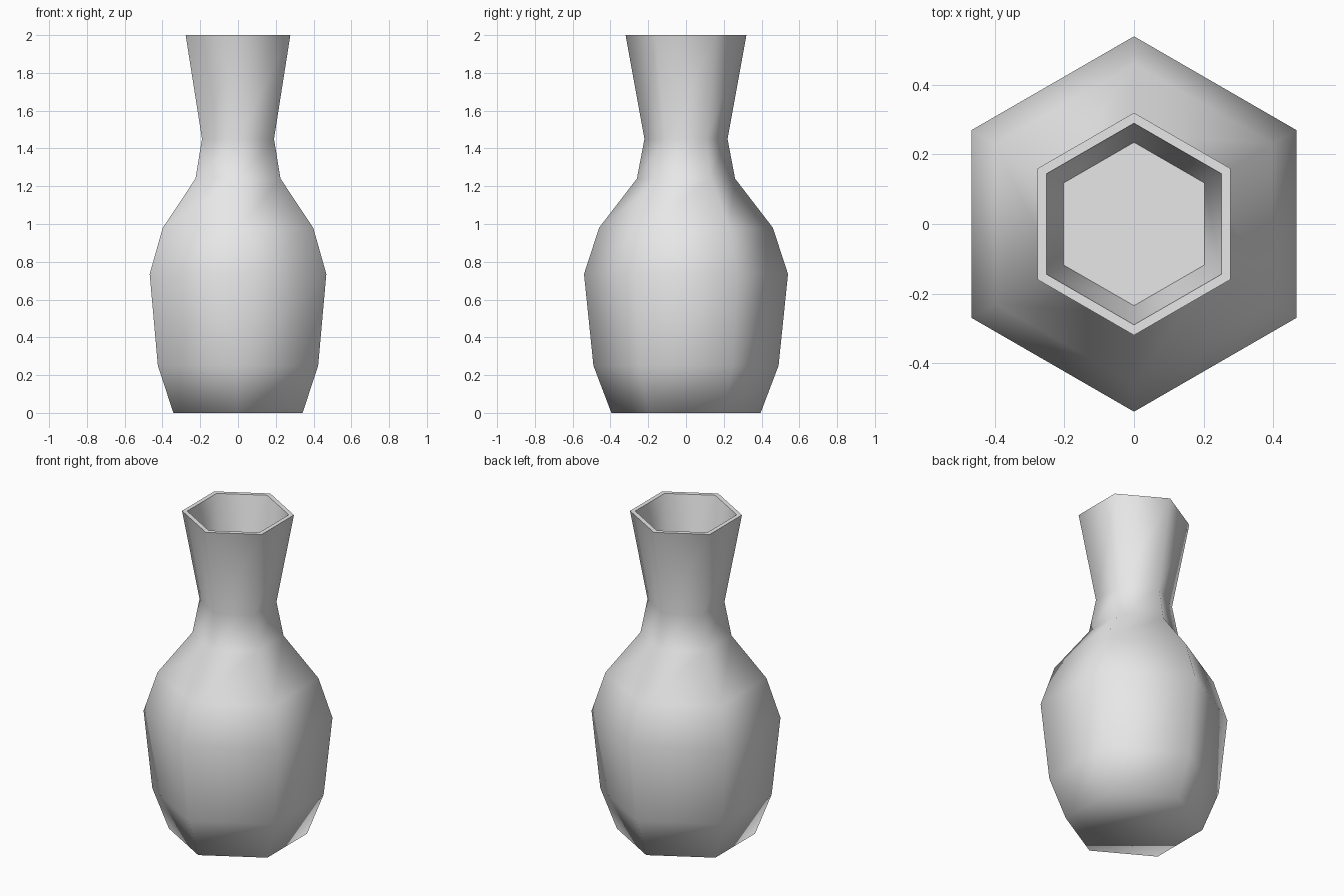
import bpy
import bmesh
import math

cube = bpy.data.objects.get("Cube")
if cube:
    bpy.data.objects.remove(cube, do_unlink=True)

SIDES = 6

# (corner radius, height) from the base up the outside, over the rim, down the inside
PROFILE = [
    (0.395, 0.0), (0.49, 0.25), (0.54, 0.735), (0.46, 0.98),
    (0.26, 1.24), (0.22, 1.45), (0.32, 2.0),
    (0.29, 2.0), (0.235, 1.7),
]


def make_material(name, color):
    mat = bpy.data.materials.new(name)
    mat.use_nodes = True
    mat.diffuse_color = color
    mat.node_tree.nodes["Principled BSDF"].inputs["Base Color"].default_value = color
    return mat


def add_ring(bm, radius, z):
    angles = [math.pi / 2 + math.tau * i / SIDES for i in range(SIDES)]
    return [bm.verts.new((radius * math.cos(a), radius * math.sin(a), z)) for a in angles]


# Vase body: stacked hexagonal rings, closed by the base and the inner floor
bm = bmesh.new()
rings = [add_ring(bm, r, z) for r, z in PROFILE]
for low, high in zip(rings, rings[1:]):
    for i in range(SIDES):
        j = (i + 1) % SIDES
        bm.faces.new((low[i], low[j], high[j], high[i]))
bm.faces.new(list(reversed(rings[0])))
bm.faces.new(rings[-1])
bmesh.ops.recalc_face_normals(bm, faces=bm.faces)

mesh = bpy.data.meshes.new("vase")
bm.to_mesh(mesh)
bm.free()
vase = bpy.data.objects.new("vase", mesh)
bpy.context.collection.objects.link(vase)
mesh.materials.append(make_material("light grey", (0.8, 0.8, 0.8, 1.0)))

# Soft sides and base edge, crisp rim and inner floor
bpy.ops.object.select_all(action="DESELECT")
vase.select_set(True)
bpy.context.view_layer.objects.active = vase
bpy.ops.object.shade_smooth_by_angle(angle=math.radians(76))
